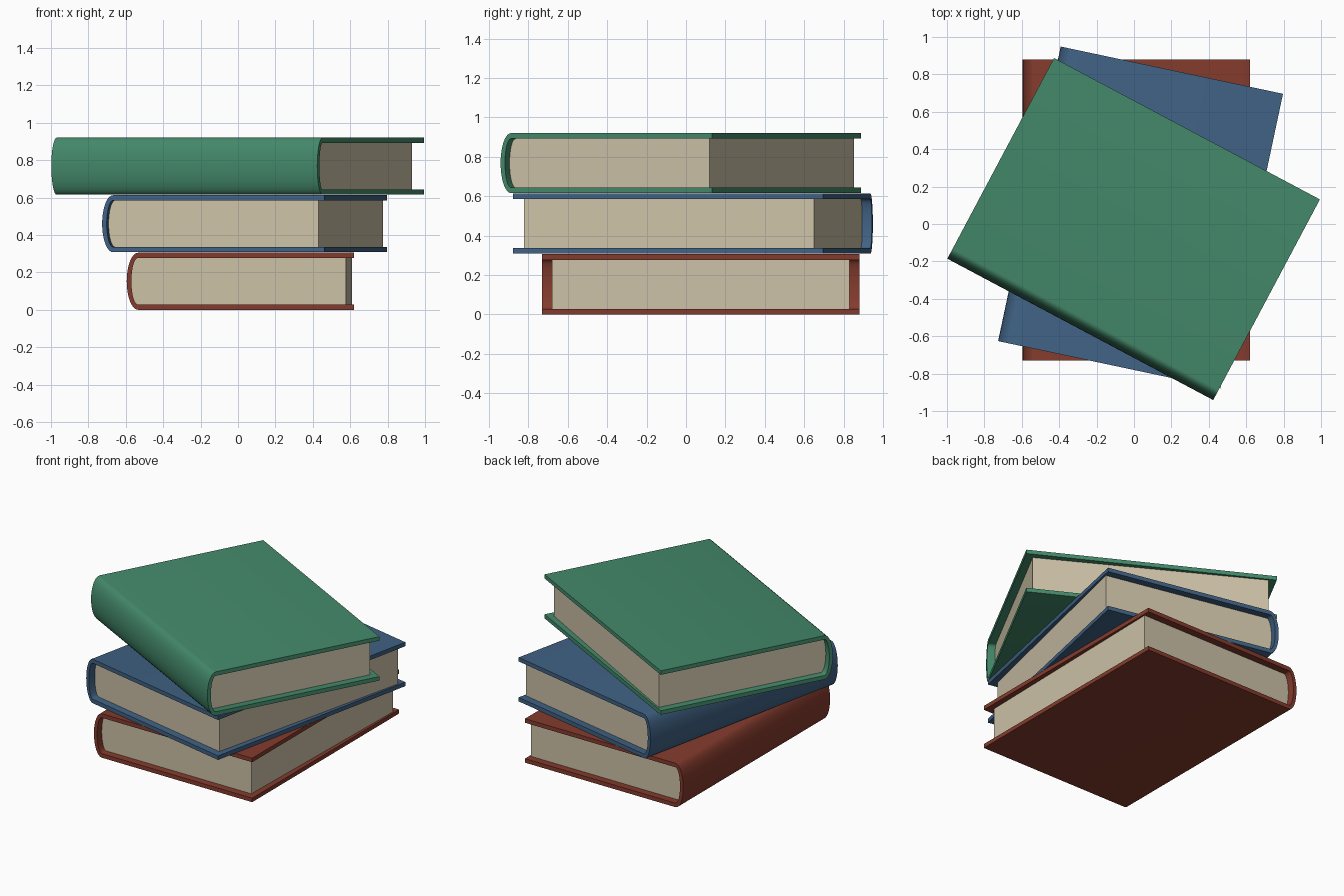
import bpy
import bmesh
import math

if "Cube" in bpy.data.objects:
    bpy.data.objects.remove(bpy.data.objects["Cube"])

# Shared book proportions
WIDTH, LENGTH, HEIGHT = 1.215, 1.61, 0.305
BOARD = 0.028          # cover thickness
STEP = 0.3075          # spacing between stacked books
PAGE_Y = 0.755         # half length of page block
SPINE = 0.06           # depth of spine curve
SEGMENTS = 16


def material(name, rgb):
    m = bpy.data.materials.new(name)
    m.diffuse_color = (*rgb, 1)
    m.use_nodes = True
    m.node_tree.nodes["Principled BSDF"].inputs["Base Color"].default_value = m.diffuse_color
    return m


def u_profile(tip_bottom, tip_top, start_x, depth, half_height):
    """Bottom tip, rounded spine, top tip, as (x, z) points."""
    points = [tip_bottom]
    for i in range(SEGMENTS + 1):
        a = -math.pi / 2 + math.pi * i / SEGMENTS
        points.append((start_x - depth * math.cos(a),
                       HEIGHT / 2 + half_height * math.sin(a)))
    return points + [tip_top]


def finish(bm, name, mat, x, y, z, angle):
    bmesh.ops.recalc_face_normals(bm, faces=bm.faces)
    mesh = bpy.data.meshes.new(name)
    bm.to_mesh(mesh)
    bm.free()
    mesh.materials.append(mat)
    ob = bpy.data.objects.new(name, mesh)
    bpy.context.collection.objects.link(ob)
    ob.location = (x, y, z)
    ob.rotation_euler.z = math.radians(angle)
    bpy.ops.object.select_all(action='DESELECT')
    ob.select_set(True)
    bpy.context.view_layer.objects.active = ob
    bpy.ops.object.shade_smooth_by_angle(angle=math.radians(30))


def make_cover(name, mat, *place):
    """Two boards joined by a rounded spine."""
    right, left = WIDTH / 2, -WIDTH / 2 + SPINE
    outer = u_profile((right, 0), (right, HEIGHT), left, SPINE, HEIGHT / 2)
    inner = u_profile((right, BOARD), (right, HEIGHT - BOARD),
                      left, SPINE - 0.025, HEIGHT / 2 - BOARD)
    bm = bmesh.new()
    rings = [[bm.verts.new((px, py, pz)) for px, pz in prof]
             for prof in (outer, inner) for py in (-LENGTH / 2, LENGTH / 2)]
    of, ob, nf, nb = rings
    for i in range(len(of) - 1):
        for a, b in ((of, ob), (nf, nb), (of, nf), (ob, nb)):
            bm.faces.new((a[i], a[i + 1], b[i + 1], b[i]))
    for i in (0, -1):
        bm.faces.new((of[i], ob[i], nb[i], nf[i]))
    finish(bm, name, mat, *place)


def make_pages(name, mat, *place):
    """Page block filling the spine, with a slightly skewed fore edge."""
    bm = bmesh.new()
    rings = []
    for py, right in ((-PAGE_Y, 0.566), (PAGE_Y, 0.596)):
        prof = u_profile((right, BOARD - 0.001), (right, HEIGHT - BOARD + 0.001),
                         -WIDTH / 2 + SPINE, SPINE - 0.024,
                         HEIGHT / 2 - BOARD + 0.001)
        rings.append([bm.verts.new((px, py, pz)) for px, pz in prof])
        bm.faces.new(rings[-1])
    front, back = rings
    for i in range(len(front)):
        j = (i + 1) % len(front)
        bm.faces.new((front[i], front[j], back[j], back[i]))
    finish(bm, name, mat, *place)


paper = material("cream paper", (0.61, 0.54, 0.39))

# Stack from bottom to top: colour, x, y, turn in degrees
books = [
    ("red", (0.231, 0.044, 0.026), 0.0125, 0.075, 0),
    ("blue", (0.051, 0.122, 0.231), 0.035, 0.035, -12),
    ("green", (0.058, 0.255, 0.147), -0.002, -0.027, 62),
]
for level, (colour, rgb, x, y, turn) in enumerate(books):
    place = (x, y, level * STEP, turn)
    make_cover(colour + "_cover", material(colour + " cloth", rgb), *place)
    make_pages(colour + "_book_pages", paper, *place)
